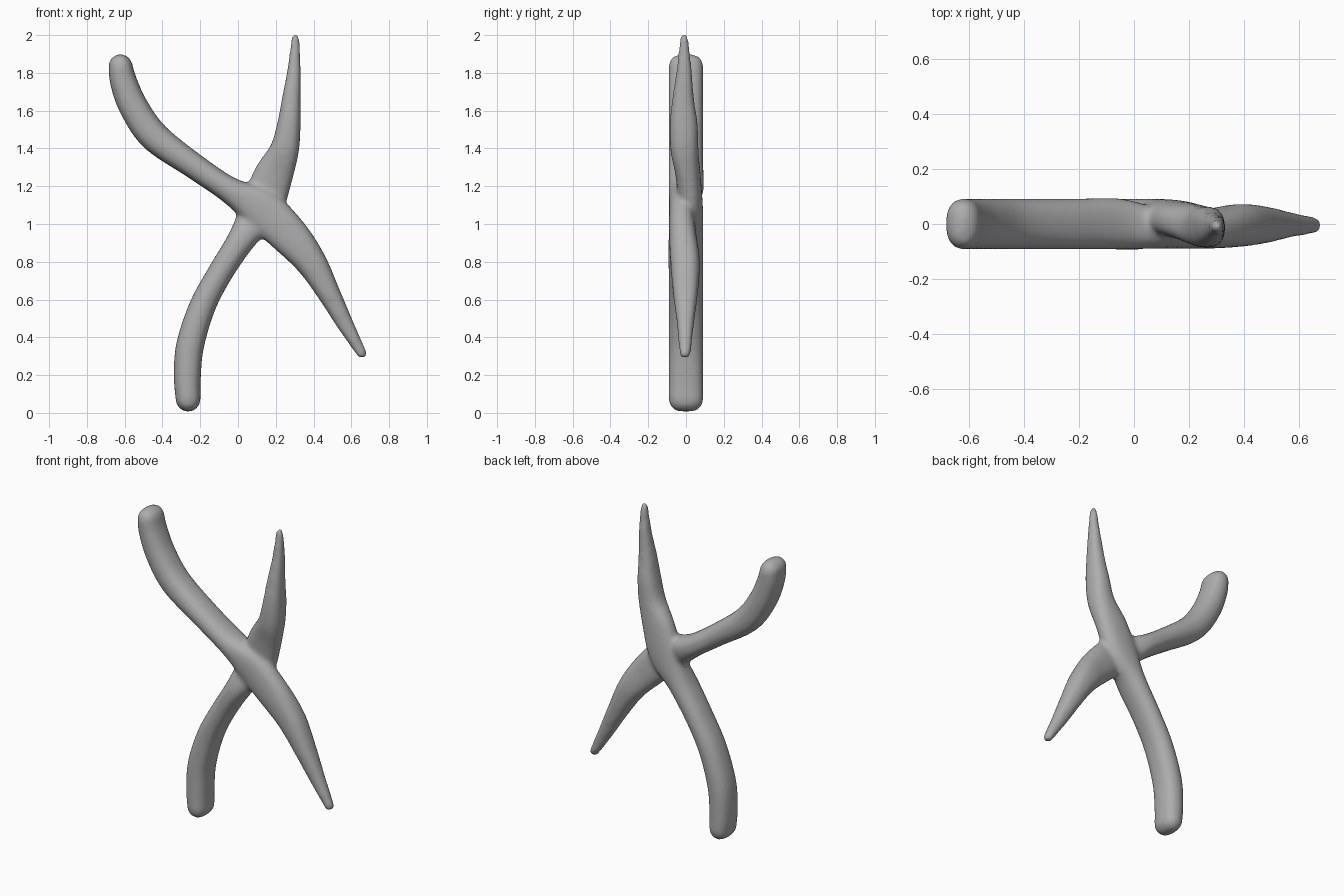
import bpy, bmesh, math
from mathutils import Vector

if "Cube" in bpy.data.objects:
    bpy.data.objects.remove(bpy.data.objects["Cube"], do_unlink=True)

steel = bpy.data.materials.new("grey steel")
GREY = (0.42, 0.42, 0.42, 1)
steel.use_nodes = True
steel.diffuse_color = GREY
bsdf = steel.node_tree.nodes["Principled BSDF"]
bsdf.inputs["Base Color"].default_value = GREY
bsdf.inputs["Roughness"].default_value = 0.5

SIDES = 28


def catmull(rows, steps=8):
    """Smooth the station rows (x, z, half width, y centre, half depth)."""
    p = [Vector(r) for r in rows]
    p = [2 * p[0] - p[1]] + p + [2 * p[-1] - p[-2]]
    out = []
    for a, b, c, d in zip(p, p[1:], p[2:], p[3:]):
        for i in range(steps):
            t = i / steps
            out.append(0.5 * (2 * b + (c - a) * t + (2 * a - 5 * b + 4 * c - d) * t * t
                              + (3 * b - a - 3 * c + d) * t ** 3))
    return out + [p[-2]]


def rounded_end(end, before):
    """Extra stations closing an end with a rounded cap."""
    d = Vector((end[0] - before[0], end[1] - before[1])).normalized()
    r = end[2]
    caps = []
    for k in range(1, 6):
        a = math.radians(16 * k)
        s = r * math.sin(a)
        shrink = r * (1 - math.cos(a))
        caps.append(Vector((end[0] + d.x * s, end[1] + d.y * s, r - shrink,
                            end[3], max(end[4] - shrink, 0.004))))
    return caps


def lever(bm, rows, power):
    """Sweep a rounded section along the stations of one lever."""
    st = catmull(rows)
    st = rounded_end(st[0], st[1])[::-1] + st + rounded_end(st[-1], st[-2])
    rings = []
    for i, s in enumerate(st):
        a, b = st[max(i - 1, 0)], st[min(i + 1, len(st) - 1)]
        t = Vector((b[0] - a[0], b[1] - a[1])).normalized()
        ring = []
        for k in range(SIDES):
            ang = 2 * math.pi * k / SIDES
            c, q = math.cos(ang), math.sin(ang)
            u = math.copysign(abs(c) ** (2 / power), c) * s[2]
            v = math.copysign(abs(q) ** (2 / power), q) * s[4]
            ring.append(bm.verts.new((s[0] - t.y * u, s[3] + v, s[1] + t.x * u)))
        rings.append(ring)
    for r0, r1 in zip(rings, rings[1:]):
        for k in range(SIDES):
            j = (k + 1) % SIDES
            bm.faces.new((r0[k], r0[j], r1[j], r1[k]))
    bm.faces.new(rings[0][::-1])
    bm.faces.new(rings[-1])


bm = bmesh.new()

# Front lever: upper handle running down into the lower jaw
lever(bm, [
    (-0.622, 1.835, 0.064, 0, 0.092), (-0.605, 1.75, 0.072, 0, 0.092),
    (-0.55, 1.615, 0.078, 0, 0.092), (-0.44, 1.46, 0.080, 0, 0.092),
    (-0.23, 1.305, 0.068, 0, 0.092), (-0.045, 1.18, 0.070, 0, 0.092),
    (0.12, 1.08, 0.11, -0.022, 0.068), (0.265, 0.945, 0.105, -0.018, 0.072),
    (0.385, 0.80, 0.083, -0.005, 0.078), (0.48, 0.635, 0.061, -0.003, 0.066),
    (0.565, 0.475, 0.045, -0.003, 0.046), (0.655, 0.315, 0.027, -0.005, 0.030),
], 2.4)

# Back lever: lower handle running up into the upper jaw
lever(bm, [
    (-0.264, 0.072, 0.066, 0, 0.092), (-0.268, 0.18, 0.071, 0, 0.092),
    (-0.255, 0.35, 0.074, 0, 0.092), (-0.19, 0.56, 0.070, 0, 0.092),
    (-0.095, 0.74, 0.067, 0, 0.092), (0.02, 0.92, 0.075, 0, 0.092),
    (0.12, 1.08, 0.11, 0.022, 0.068), (0.185, 1.25, 0.105, 0.012, 0.066),
    (0.245, 1.39, 0.078, -0.008, 0.074), (0.27, 1.53, 0.062, -0.012, 0.074),
    (0.282, 1.66, 0.050, -0.015, 0.058), (0.297, 1.82, 0.035, -0.010, 0.040),
    (0.304, 1.985, 0.021, -0.010, 0.022),
], 2.4)

bmesh.ops.recalc_face_normals(bm, faces=bm.faces)
mesh = bpy.data.meshes.new("pliers")
bm.to_mesh(mesh)
bm.free()
mesh.materials.append(steel)
pliers = bpy.data.objects.new("pliers", mesh)
bpy.context.collection.objects.link(pliers)

# Fuse the levers into one softly blended body
fuse = pliers.modifiers.new("fuse", "REMESH")
fuse.mode = "VOXEL"
fuse.voxel_size = 0.013
fuse.use_smooth_shade = True
blend = pliers.modifiers.new("blend", "SMOOTH")
blend.factor = 0.5
blend.iterations = 9
